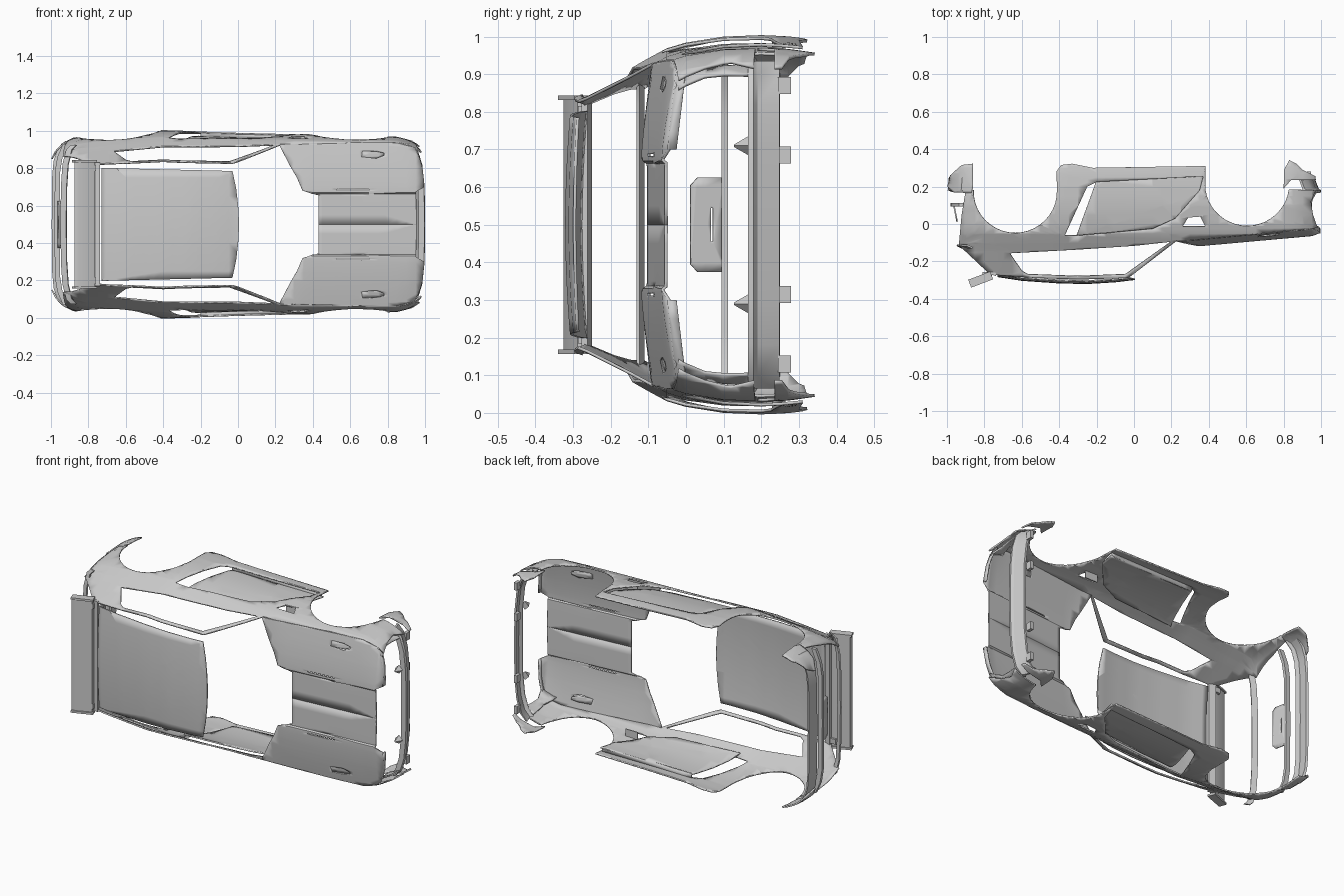
import bpy, bmesh, math
from mathutils import Vector

if "Cube" in bpy.data.objects:
    bpy.data.objects.remove(bpy.data.objects["Cube"])


def lerp(tab, t):
    """piecewise-linear lookup in a short table of (key, value)"""
    if t <= tab[0][0]:
        return tab[0][1]
    for (a, va), (b, vb) in zip(tab, tab[1:]):
        if t <= b:
            return va + (vb - va) * (t - a) / (b - a)
    return tab[-1][1]


# Body shape: half-width along the length, tuck-in by height, hood and roof lines
PLAN = [(-1, .34), (-.975, .39), (-.94, .43), (-.88, .46), (-.7, .48), (-.4, .5), (0, .487),
        (.4, .478), (.85, .465), (.93, .445), (.98, .41), (1, .37)]
TUCK = [(-.31, .17), (-.27, .155), (-.14, .085), (-.1, .062), (-.05, .035), (0, .02), (.1, .004),
        (.2, 0), (.27, .003), (.34, .012)]
BELT = [(.2, -.088), (.3, -.085), (.98, -.02)]
CREST = [(.2, -.112), (.35, -.115), (.96, -.06), (1, -.045)]
ROOF = [(-.78, -.272), (-.6, -.3), (-.4, -.314), (-.25, -.317), (-.1, -.308), (0, -.296)]


def side_w(x, y):
    return lerp(PLAN, x) - lerp(TUCK, y)


def side_map(s, inset=0):
    return lambda x, y: (x, y, .5 + s * (side_w(x, y) - inset))


def hood_map(s):
    def f(x, w):
        edge = side_w(x, lerp(BELT, x))
        t = min(1, max(0, (w - .17) / (edge - .17)))
        y = lerp(CREST, x) + (lerp(BELT, x) - lerp(CREST, x)) * t ** 1.5
        return (x, y + (.008 if w < .165 else 0), .5 + s * w)
    return f


def roof_map(x, w):
    return (x, lerp(ROOF, x) + .15 * w * w, .5 + w)


def finish(name, bm, thick=0):
    bmesh.ops.recalc_face_normals(bm, faces=bm.faces[:])
    me = bpy.data.meshes.new(name)
    bm.to_mesh(me)
    bm.free()
    ob = bpy.data.objects.new(name, me)
    bpy.context.collection.objects.link(ob)
    if thick:
        m = ob.modifiers.new("shell", 'SOLIDIFY')
        m.thickness, m.offset = thick, 0
    return ob


def panel(name, loops, fn, step=.05, thick=.008, cuts=()):
    """flat outline with holes, sliced into a grid and bent onto the body"""
    cu = bpy.data.curves.new("outline", 'CURVE')
    cu.dimensions, cu.fill_mode = '2D', 'BOTH'
    for lp in loops:
        sp = cu.splines.new('POLY')
        sp.points.add(len(lp) - 1)
        for p, c in zip(sp.points, lp):
            p.co = (c[0], c[1], 0, 1)
        sp.use_cyclic_u = True
    tmp = bpy.data.objects.new("outline", cu)
    bpy.context.collection.objects.link(tmp)
    dg = bpy.context.evaluated_depsgraph_get()
    me = bpy.data.meshes.new_from_object(tmp.evaluated_get(dg))
    bm = bmesh.new()
    bm.from_mesh(me)
    bpy.data.objects.remove(tmp)
    bmesh.ops.remove_doubles(bm, verts=bm.verts[:], dist=1e-5)
    lines = [((i * step, 0, 0), (1, 0, 0)) for i in range(int(-1 / step), int(1 / step) + 1)]
    lines += [((0, i * step, 0), (0, 1, 0)) for i in range(int(-.5 / step), int(.5 / step) + 1)]
    lines += [((0, c, 0), (0, 1, 0)) for c in cuts]
    for co, no in lines:
        bmesh.ops.bisect_plane(bm, geom=bm.verts[:] + bm.edges[:] + bm.faces[:],
                               plane_co=co, plane_no=no, dist=1e-5)
    for v in bm.verts:
        v.co = Vector(fn(v.co.x, v.co.y))
    return finish(name, bm, thick)


def strip(name, path, prof):
    """closed (dx, y) profile swept along half a plan path (x, w), mirrored across the car"""
    full = [(x, -w) for x, w in reversed(path) if w > 0] + list(path)
    bm = bmesh.new()
    rings = [[bm.verts.new((x + dx, y, .5 + w)) for dx, y in prof] for x, w in full]
    n = len(prof)
    for a, b in zip(rings, rings[1:]):
        for i in range(n):
            bm.faces.new((a[i], a[(i + 1) % n], b[(i + 1) % n], b[i]))
    bm.faces.new(rings[0])
    bm.faces.new(rings[-1])
    return finish(name, bm)


def box(name, c, size, rot=0):
    bm = bmesh.new()
    bmesh.ops.create_cube(bm, size=1)
    for v in bm.verts:
        v.co = Vector(v.co[i] * size[i] for i in range(3))
    ob = finish(name, bm)
    ob.location, ob.rotation_euler = c, (0, 0, rot)
    return ob


def rect(x0, x1, y0, y1):
    return [(x0, y0), (x1, y0), (x1, y1), (x0, y1)]


def arch(cx, cy, r, a0, a1, n=20):
    return [(cx + r * math.cos(math.radians(a0 + (a1 - a0) * i / n)),
             cy + r * math.sin(math.radians(a0 + (a1 - a0) * i / n))) for i in range(n + 1)]


# Outlines in side view
body = [(-.935, -.112), (-.9, -.145), (-.77, -.268), (-.57, -.285), (-.3, -.296), (-.03, -.287),
        (.23, -.087), (.3, -.085), (.98, -.02), (.955, .05), (.945, .12), (.97, .18), (.84, .185)]
body += arch(.605, .215, .225, -8, -172)
body += [(.382, .31), (-.22, .3), (-.33, .322), (-.39, .315), (-.415, .28), (-.412, .21)]
body += arch(-.635, .175, .223, 2, -182)
body += [(-.9, .17), (-.92, .05)]
window = [(-.665, -.155), (-.3, -.135), (.0, -.115), (.2, -.093), (-.045, -.268), (-.3, -.278),
          (-.57, -.268), (-.6, -.25)]
door_hole = [(-.37, -.06), (-.3, -.062), (.1, -.025), (.22, .03), (.35, .18), (.37, .255),
             (-.2, .225), (-.25, .2)]
door = [(-.31, -.07), (.1, -.035), (.23, .02), (.36, .17), (.38, .265), (-.2, .235)]
vent = [(.26, -.012), (.38, -.012), (.355, .04), (.29, .035)]
rear_corner = [(-.995, .2), (-.965, .17), (-.87, .165), (-.86, .2), (-.862, .322), (-.92, .315),
               (-.98, .26)]
front_corner = [(.8, .19), (.84, .235), (.97, .235), (.968, .255), (.9, .29), (.87, .32),
                (.83, .342), (.803, .29)]
hood = [(.22, .425), (.28, .31), (.315, .25), (.345, .18), (.43, .155), (.43, 0), (.955, 0),
        (.952, .175), (.997, .2), (.985, .3), (.965, .37)]
hood += [(x, side_w(x, lerp(BELT, x))) for x in (.94, .85, .7, .5, .35)]
lamp = [(.66, .36), (.74, .353), (.78, .368), (.78, .382), (.74, .39), (.665, .393)]

for s, side in ((1, "left"), (-1, "right")):
    panel(side + "_body_side", [body, window, door_hole, vent], side_map(s))
    panel(side + "_door_skin", [door], side_map(s, .024))
    panel(side + "_rear_bumper_corner", [rear_corner], side_map(s), .03)
    panel(side + "_front_bumper_corner", [front_corner], side_map(s), .03)
    panel(side + "_hood", [hood, rect(.53, .7, .182, .188), lamp], hood_map(s), .05,
          cuts=(.164, .171))
    # small raised lamp cover
    panel(side + "_lamp_cover", [lamp],
          lambda x, w, s=s: (x, hood_map(1)(x, w)[1] + .02 * (x - .66) / .12, .5 + s * w))
    # door reveal strip along the sill
    panel(side + "_sill_ledge", [rect(-.2, .37, 0, .028)],
          lambda x, d, s=s: (x, .232 + .05 * (x + .2), .5 + s * (side_w(x, .24) - d)))
    # vent duct behind the front wheel vent
    box(side + "_vent_duct", (.33, .042, .5 + s * .445), (.08, .006, .05))
    # spoiler end plate
    box(side + "_spoiler_end", (-.82, -.297, .5 + s * .338), (.125, .045, .012), -.36 + .72)
    # spoiler foot
    box(side + "_spoiler_foot", (-.785, -.272, .5 + s * .3), (.05, .03, .03))
    # bumper tabs and pointed brackets
    for w in (.185, .37):
        box(side + "_bumper_tab", (.935, .262, .5 + s * w), (.02, .035, .045))
    bm = bmesh.new()
    bmesh.ops.create_cone(bm, cap_ends=True, segments=4, radius1=.026, radius2=.003, depth=.04)
    br = finish(side + "_front_bracket", bm)
    br.location, br.rotation_euler = (.95, .147, .5 + s * .21), (math.pi / 2, 0, 0)

# Roof skin with curved front edge
panel("roof", [[(-.73, -.302), (-.03, -.285), (-.01, -.19), (.003, -.08), (.005, 0), (.003, .08),
                (-.01, .19), (-.03, .285), (-.73, .302)]], roof_map)
# Bar behind the roof and the spoiler plank
strip("roof_rear_bar", [(-.755, 0), (-.755, .33)],
      [(-.02, -.268), (.018, -.278), (.018, -.262), (-.02, -.25)])
strip("rear_spoiler", [(-.82, 0), (-.82, .338)],
      [(-.055, -.325), (-.03, -.325), (.055, -.288), (.055, -.268), (.03, -.268), (-.055, -.3)])

# Front crossbars: nose lip under the hood, bumper rim and bumper face
nose = [(.972, 0), (.972, .2), (.96, .3), (.94, .37), (.915, .43)]
strip("front_bumper", [(.985, 0), (.983, .2), (.97, .32), (.945, .4), (.91, .435)],
      [(-.02, .165), (.012, .165), (.015, .18), (.002, .19), (-.02, .248), (-.032, .248),
       (-.01, .19), (-.02, .175)])
for s, side in ((1, "left"), (-1, "right")):
    # upright post beside the nose opening
    panel(side + "_nose_post", [[(.88, -.03), (.972, -.02), (.945, .05), (.955, .17), (.89, .17),
                                 (.9, .06)]], side_map(s, .03))
    # folded lip below the fender front edge
    panel(side + "_nose_lip", [rect(.2, .41, -.025, .0)],
          lambda w, d, s=s: (lerp([(.2, .993), (.3, .983), (.37, .963), (.41, .94)], w),
                             lerp([(.2, -.05), (.41, -.025)], w) + d + .025, .5 + s * w))

# Rear crossbars
tail = [(-.935, 0), (-.933, .2), (-.925, .32), (-.905, .4), (-.88, .425)]
strip("tail_deck_edge", tail, [(-.014, -.118), (.016, -.132), (.02, -.124), (-.01, -.11)])
strip("tail_lower_bar", [(-.965, 0), (-.963, .28), (-.95, .36), (-.92, .43)],
      [(-.016, .094), (.012, .094), (.012, .112), (-.016, .112)])
strip("rear_bumper", [(-.982, 0), (-.98, .25), (-.972, .34), (-.95, .405), (-.91, .445)],
      [(-.014, .18), (.012, .17), (.02, .178), (-.002, .19), (.004, .245), (-.008, .25)])
# Plate recess hanging from the lower bar
panel("plate_panel", [[(-.125, .1), (-.125, .03), (-.105, .012), (.105, .012), (.125, .03),
                       (.125, .1)], rect(-.045, .045, .066, .071)],
      lambda w, y: (-.945 - .2 * (y - .01), y, .5 + w))

# Smooth shading with sharp creases
bpy.ops.object.select_all(action='SELECT')
bpy.context.view_layer.objects.active = bpy.data.objects["roof"]
bpy.ops.object.shade_smooth_by_angle(angle=math.radians(30))
